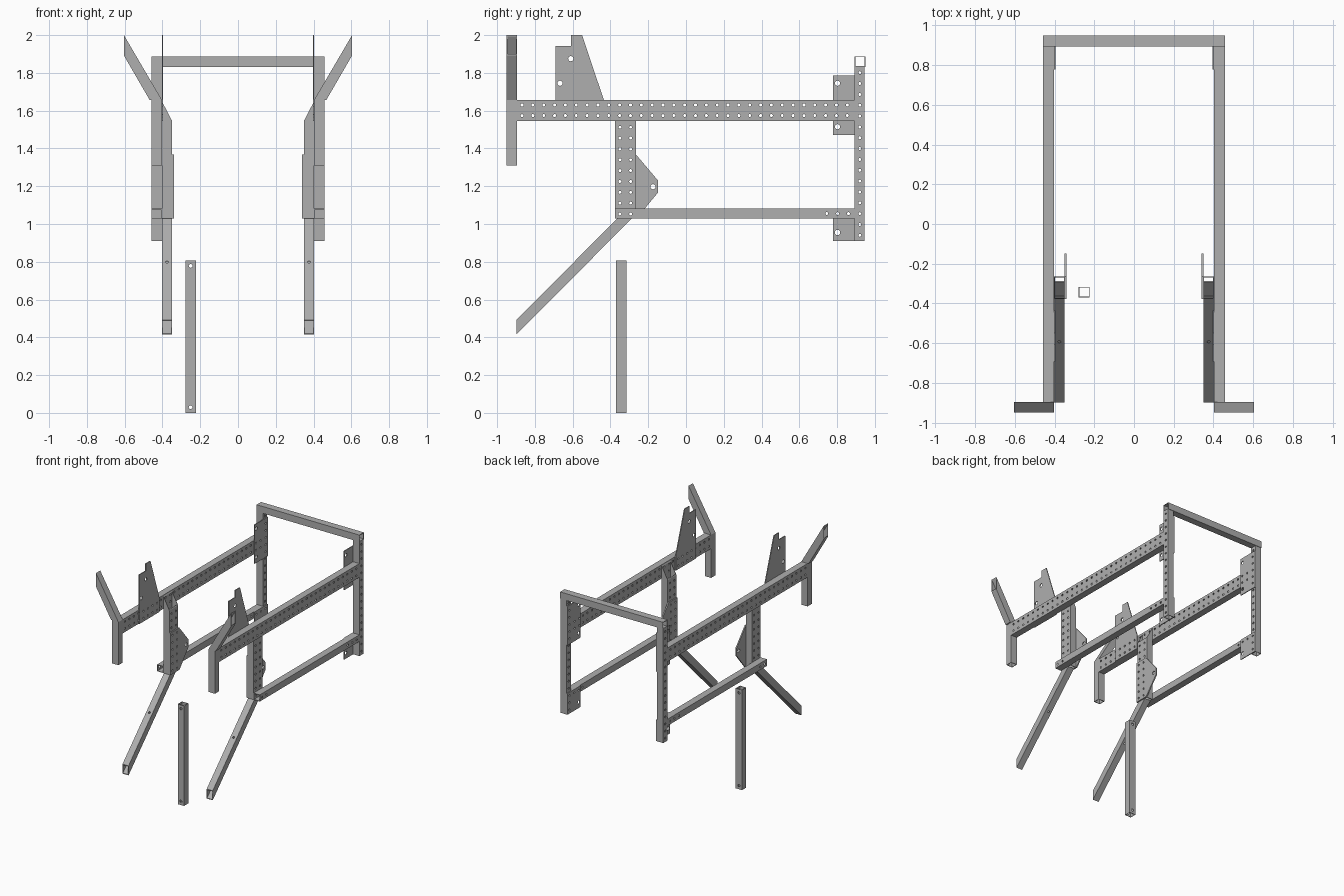
import bpy, bmesh, math
from mathutils import Vector, Matrix

if "Cube" in bpy.data.objects:
    bpy.data.objects.remove(bpy.data.objects["Cube"], do_unlink=True)

GREY = (0.43, 0.43, 0.43, 1)
steel = bpy.data.materials.new("steel_grey")
steel.use_nodes = True
steel.diffuse_color = GREY
steel.node_tree.nodes["Principled BSDF"].inputs["Base Color"].default_value = GREY

WALL = 0.004
PITCH = 0.0574
SMALL, LARGE = 0.008, 0.014


def finish(name, bm):
    bmesh.ops.recalc_face_normals(bm, faces=bm.faces)
    mesh = bpy.data.meshes.new(name)
    bm.to_mesh(mesh)
    bm.free()
    mesh.materials.append(steel)
    obj = bpy.data.objects.new(name, mesh)
    bpy.context.collection.objects.link(obj)
    return obj


def inset_quad(quad, u, v):
    """Shrink a quad by fraction u along its first side and v along its second."""
    a, b, c, d = quad
    def at(s, t):
        return a.lerp(b, s).lerp(d.lerp(c, s), t)
    return [at(u, v), at(1 - u, v), at(1 - u, 1 - v), at(u, 1 - v)]


def tube(name, start, end, width, depth):
    """Open hollow tube between two end quads; width x depth is its section."""
    bm = bmesh.new()
    rings = []
    for quad in (start, end):
        quad = [Vector(p) for p in quad]
        inner = inset_quad(quad, WALL / width, WALL / depth)
        rings.append([[bm.verts.new(p) for p in loop] for loop in (quad, inner)])
    (so, si), (eo, ei) = rings
    for i in range(4):
        j = (i + 1) % 4
        for r, s in ((so, eo), (si, ei), (so, si), (eo, ei)):
            bm.faces.new((r[i], r[j], s[j], s[i]))
    return finish(name, bm)


def box_tube(name, lo, hi, axis):
    """Straight hollow tube filling a box, open along the given axis."""
    p, q = [k for k in range(3) if k != axis]
    def quad(level):
        pts = []
        for a, b in ((lo[p], lo[q]), (hi[p], lo[q]), (hi[p], hi[q]), (lo[p], hi[q])):
            v = [0, 0, 0]
            v[axis], v[p], v[q] = level, a, b
            pts.append(v)
        return pts
    return tube(name, quad(lo[axis]), quad(hi[axis]), hi[p] - lo[p], hi[q] - lo[q])


def plate(name, outline, x0, x1):
    """Flat plate from a (y, z) outline."""
    bm = bmesh.new()
    face = bm.faces.new([bm.verts.new((x0, y, z)) for y, z in outline])
    new = bmesh.ops.extrude_face_region(bm, geom=[face])["geom"]
    bmesh.ops.translate(bm, vec=(x1 - x0, 0, 0),
                        verts=[v for v in new if isinstance(v, bmesh.types.BMVert)])
    return finish(name, bm)


def rect(y0, z0, y1, z1):
    return [(y0, z0), (y1, z0), (y1, z1), (y0, z1)]


def drill(objects, pins):
    """Cut round holes; each pin is (centre, direction, radius, length)."""
    bm = bmesh.new()
    for centre, direction, radius, length in pins:
        turn = Vector(direction).to_track_quat("Z", "Y").to_matrix().to_4x4()
        bmesh.ops.create_cone(bm, cap_ends=True, segments=12, radius1=radius,
                              radius2=radius, depth=length,
                              matrix=Matrix.Translation(centre) @ turn)
    cutter = finish("hole_cutter", bm)
    cutter.hide_render = True
    for obj in objects:
        mod = obj.modifiers.new("holes", "BOOLEAN")
        mod.operation, mod.solver, mod.object = "DIFFERENCE", "EXACT", cutter
    bpy.context.view_layer.update()
    graph = bpy.context.evaluated_depsgraph_get()
    cut = [bpy.data.meshes.new_from_object(o.evaluated_get(graph)) for o in objects]
    for obj, mesh in zip(objects, cut):
        obj.modifiers.clear()
        obj.data = mesh
    bpy.data.objects.remove(cutter, do_unlink=True)


# Section lines shared by the parts
IN, OUT = 0.403, 0.459           # outer frame tubes
LOW_IN = 0.349                   # inner tubes
FRONT, FRONT_BACK = -0.95, -0.895
REAR, REAR_BACK = 0.893, 0.946
RAIL_Z0, RAIL_Z1 = 1.546, 1.657
UP_Y0, UP_Y1 = -0.377, -0.265

# Long rails, lower bars and rear posts
rail = box_tube("side_rail", (IN, FRONT, RAIL_Z0), (OUT, REAR, RAIL_Z1), 1)
bar = box_tube("lower_bar", (IN, UP_Y0, 1.028), (OUT, REAR, 1.082), 1)
post = box_tube("rear_post", (IN, REAR, 0.91), (OUT, REAR_BACK, 1.832), 2)

# Front drop legs, closed rail ends and flared arms
leg = box_tube("front_drop_leg", (IN, FRONT, 1.31), (OUT, FRONT_BACK, RAIL_Z0), 2)
cap = box_tube("rail_end_cap", (IN, FRONT, RAIL_Z0), (OUT, FRONT + 0.004, RAIL_Z1), 2)
arm = tube("flared_arm",
           [(IN, FRONT, RAIL_Z1), (0.468, FRONT, RAIL_Z1),
            (0.468, FRONT_BACK, RAIL_Z1), (IN, FRONT_BACK, RAIL_Z1)],
           [(0.604, FRONT, 2.0), (0.604, FRONT, 1.892),
            (0.604, FRONT_BACK, 1.892), (0.604, FRONT_BACK, 2.0)],
           0.056, 0.055)

# Uprights with slanted tops
upright = tube("upright",
               [(LOW_IN, UP_Y0, 1.028), (IN, UP_Y0, 1.028),
                (IN, UP_Y1, 1.028), (LOW_IN, UP_Y1, 1.028)],
               [(LOW_IN, UP_Y0, RAIL_Z0), (IN, UP_Y0, 1.65),
                (IN, UP_Y1, 1.65), (LOW_IN, UP_Y1, RAIL_Z0)],
               0.054, 0.112)

# Diagonal legs
brace = tube("diagonal_leg",
             [(LOW_IN, -0.365, 1.028), (IN, -0.365, 1.028),
              (IN, -0.288, 1.028), (LOW_IN, -0.288, 1.028)],
             [(LOW_IN, -0.898, 0.492), (IN, -0.898, 0.492),
              (IN, -0.898, 0.415), (LOW_IN, -0.898, 0.415)],
             0.054, 0.055)

# Flat plates on the inner faces
tower = plate("tower_plate",
              [(-0.692, RAIL_Z0), (-0.435, RAIL_Z0), (-0.435, RAIL_Z1), (-0.55, 2.0),
               (-0.608, 2.0), (-0.608, 1.943), (-0.692, 1.943)], 0.396, IN)
gusset = plate("upright_gusset",
               [(UP_Y0, 1.028), (-0.262, 1.028), (-0.148, 1.167), (-0.148, 1.23),
                (UP_Y1, 1.368), (UP_Y0, 1.368)], 0.339, LOW_IN)
upper_plate = plate("rear_upper_plate", rect(0.778, 1.47, REAR_BACK, 1.785), 0.396, IN)
lower_plate = plate("rear_lower_plate", rect(0.778, 0.91, REAR_BACK, 1.082), 0.396, IN)

# Hole pattern running across the frame
spots = [(-0.868 + i * PITCH, z, SMALL) for i in range(31) for z in (1.63, 1.574)]
spots += [(0.92, 0.94 + i * PITCH, SMALL) for i in range(16)]
spots += [(y, 1.053 + i * PITCH, SMALL) for i in range(9) for y in (-0.35, -0.293)]
spots += [(0.86 - i * PITCH, 1.055, SMALL) for i in range(3)]
spots += [(0.802, z, LARGE) for z in (1.745, 1.515, 0.955)]
spots += [(-0.61, 1.875, LARGE), (-0.667, 1.745, LARGE), (-0.175, 1.197, LARGE)]
drill([rail, bar, post, upright, tower, gusset, upper_plate, lower_plate],
      [((0.4, y, z), (1, 0, 0), r, 0.4) for y, z, r in spots])
drill([brace], [((0.376, -0.575, 0.78), (0, 1, -1), SMALL, 0.2)])

# Mirror every side part
for obj in (rail, bar, post, leg, cap, arm, upright, brace, tower, gusset,
            upper_plate, lower_plate):
    mod = obj.modifiers.new("mirror", "MIRROR")
    mod.use_mirror_merge = False

# Rear top beam
box_tube("rear_top_beam", (-OUT, REAR, 1.832), (OUT, 0.95, 1.887), 0)

# Free standing post with a hole near each end
stand = box_tube("standing_post", (-0.279, -0.37, 0), (-0.223, -0.316, 0.808), 2)
drill([stand], [((-0.251, -0.343, z), (0, 1, 0), 0.01, 0.2) for z in (0.03, 0.778)])
